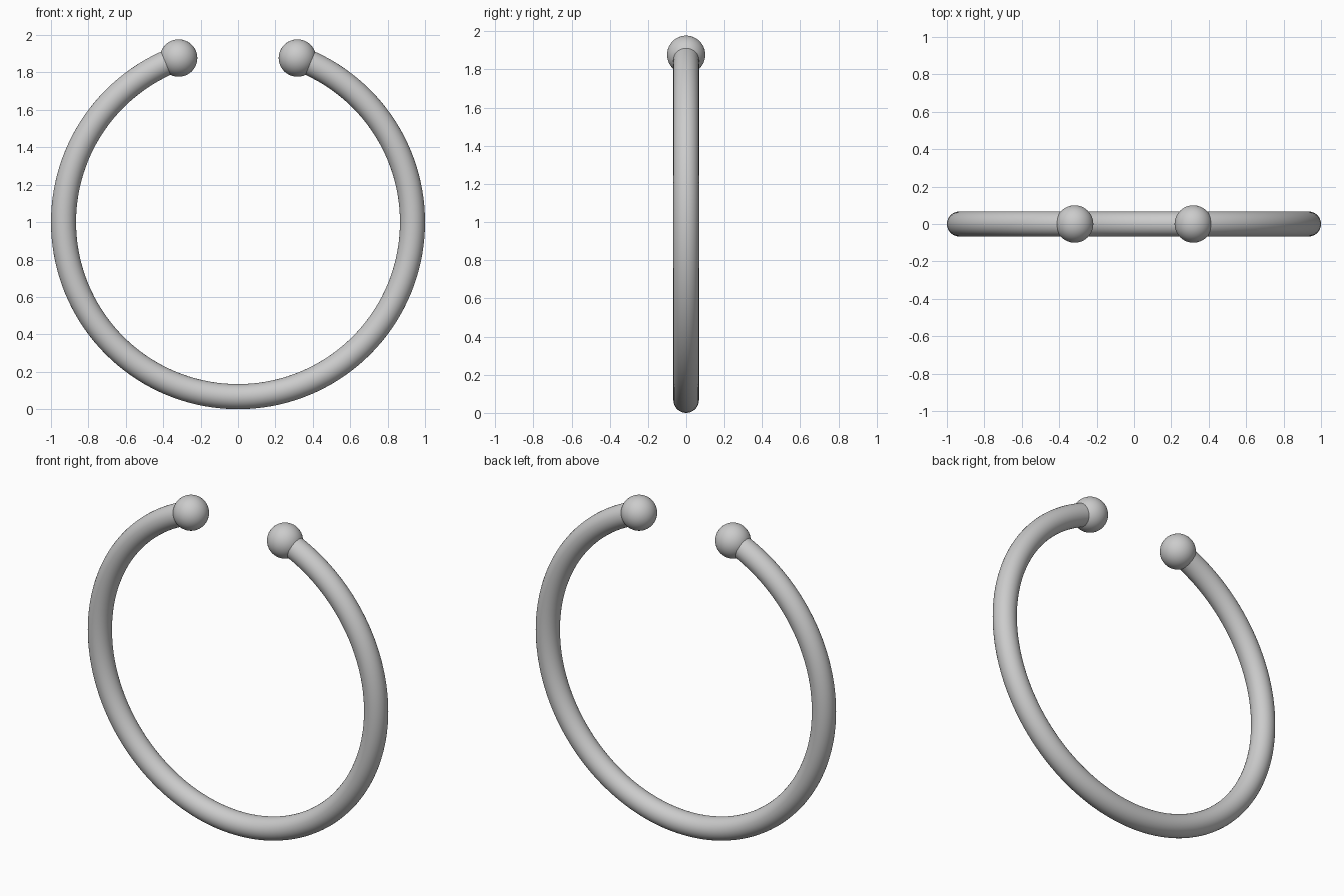
import bpy, bmesh
from math import sin, cos, pi, radians

if "Cube" in bpy.data.objects:
    bpy.data.objects.remove(bpy.data.objects["Cube"])

RING_R, TUBE_R, BALL_R, CENTRE_Z = 0.933, 0.067, 0.1, 1.0
HALF_GAP = radians(19.9)
STEPS, SIDES = 128, 32


def ring_point(angle, radius=RING_R):
    # Angle is measured from the top of the ring
    return radius * sin(angle), CENTRE_Z + radius * cos(angle)


# Open ring: a round section swept from one side of the gap to the other
bm = bmesh.new()
loops = []
for i in range(STEPS + 1):
    a = HALF_GAP + (2 * pi - 2 * HALF_GAP) * i / STEPS
    loop = []
    for j in range(SIDES):
        t = 2 * pi * j / SIDES
        x, z = ring_point(a, RING_R + TUBE_R * cos(t))
        loop.append(bm.verts.new((x, TUBE_R * sin(t), z)))
    loops.append(loop)
for p, q in zip(loops, loops[1:]):
    for j in range(SIDES):
        k = (j + 1) % SIDES
        bm.faces.new((p[j], p[k], q[k], q[j]))
bm.faces.new(loops[0])
bm.faces.new(loops[-1])
bmesh.ops.recalc_face_normals(bm, faces=bm.faces)
mesh = bpy.data.meshes.new("open_ring")
bm.to_mesh(mesh)
bm.free()
ring = bpy.data.objects.new("open_ring", mesh)
bpy.context.collection.objects.link(ring)
bpy.context.view_layer.objects.active = ring
ring.select_set(True)
bpy.ops.object.shade_smooth_by_angle(angle=radians(40))

# Ball on each end of the ring
for side, name in ((-1, "end_ball_left"), (1, "end_ball_right")):
    x, z = ring_point(side * HALF_GAP)
    bpy.ops.mesh.primitive_uv_sphere_add(segments=48, ring_count=24, radius=BALL_R, location=(x, 0, z))
    bpy.context.object.name = name
    bpy.ops.object.shade_smooth()
